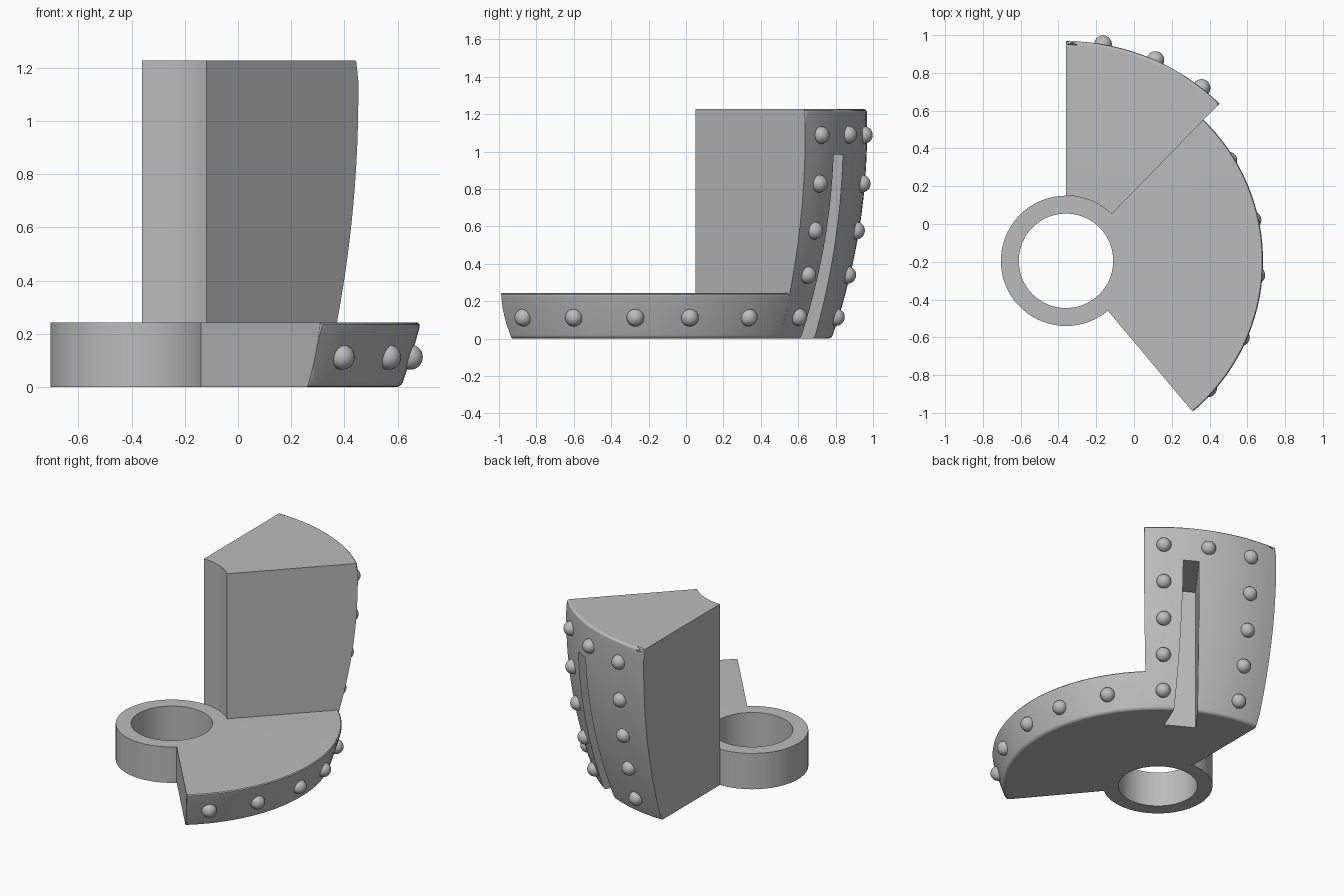
import bpy, bmesh, math
from mathutils import Vector

if "Cube" in bpy.data.objects:
    bpy.data.objects.remove(bpy.data.objects["Cube"])

CX, CY = -0.36, -0.195          # shared axis of ring, base and upright
R_IN, R_HOLE = 0.345, 0.25
BASE_H, TALL_H = 0.243, 1.227

grey = bpy.data.materials.new("plain grey")
grey.diffuse_color = (0.5, 0.5, 0.5, 1)
grey.use_nodes = True
grey.node_tree.nodes["Principled BSDF"].inputs["Base Color"].default_value = grey.diffuse_color


def rim(z):
    """Outer radius: a gentle bulge that becomes upright near the top."""
    return 1.163 - max(0, 1.1 - z) ** 2 / 6.4


def polar(r, deg, z):
    a = math.radians(deg)
    return Vector((CX + r * math.cos(a), CY + r * math.sin(a), z))


def make(name, bm):
    bmesh.ops.recalc_face_normals(bm, faces=bm.faces[:])
    me = bpy.data.meshes.new(name)
    bm.to_mesh(me)
    bm.free()
    ob = bpy.data.objects.new(name, me)
    bpy.context.collection.objects.link(ob)
    me.materials.append(grey)
    return ob


def activate(ob):
    bpy.ops.object.select_all(action='DESELECT')
    ob.select_set(True)
    bpy.context.view_layer.objects.active = ob


def smooth(ob):
    activate(ob)
    bpy.ops.object.shade_smooth_by_angle(angle=math.radians(30))
    ob.modifiers.new("normals", 'WEIGHTED_NORMAL').keep_sharp = True


def sector(name, a0, a1, height, r_in, rows):
    """Wedge with a curved outer wall and softened outer edges."""
    bm = bmesh.new()
    n = max(8, round((a1 - a0) / 3))
    ang = [a0 + (a1 - a0) * i / n for i in range(n + 1)]
    zs = [height * j / rows for j in range(rows + 1)]
    out = [[bm.verts.new(polar(rim(z), a, z)) for z in zs] for a in ang]
    inn = [[bm.verts.new(polar(r_in, a, z)) for z in (0, height)] for a in ang]
    for i in range(n):
        for j in range(rows):
            bm.faces.new((out[i][j], out[i + 1][j], out[i + 1][j + 1], out[i][j + 1]))
        bm.faces.new((inn[i][0], inn[i][1], inn[i + 1][1], inn[i + 1][0]))
        for k, j in ((0, 0), (1, rows)):
            bm.faces.new((inn[i][k], inn[i + 1][k], out[i + 1][j], out[i][j]))
    for i in (0, n):
        bm.faces.new(out[i] + [inn[i][1], inn[i][0]])
    # soften the border of the outer wall
    border = [bm.edges.get((out[i][j], out[i + 1][j])) for i in range(n) for j in (0, rows)]
    border += [bm.edges.get((out[i][j], out[i][j + 1])) for i in (0, n) for j in range(rows)]
    bmesh.ops.bevel(bm, geom=border, offset=0.018, segments=3, profile=0.5, affect='EDGES')
    return make(name, bm)


# base slab, running a little way into the upright
base = sector("base_slab", -50, 50, BASE_H, 0.335, 3)
smooth(base)

# tall upright wedge
tall = sector("upright_wedge", 45.7, 90, TALL_H, R_IN, 16)

# dovetail slot, open at the bottom
bm = bmesh.new()
axis = math.radians(60.5)
u = Vector((math.cos(axis), math.sin(axis), 0))
v = Vector((-u.y, u.x, 0))
origin = Vector((CX, CY, -0.1))
foot = [bm.verts.new(origin + u * r + v * w)
        for r, w in ((0.77, -0.10), (1.23, -0.042), (1.23, 0.042), (0.77, 0.10))]
face = bm.faces.new(foot)
ext = bmesh.ops.extrude_face_region(bm, geom=[face])
top = [g for g in ext["geom"] if isinstance(g, bmesh.types.BMVert)]
bmesh.ops.translate(bm, verts=top, vec=(0, 0, 1.085))
cutter = make("slot_cutter", bm)
cutter.hide_render = True
cut = tall.modifiers.new("slot", 'BOOLEAN')
cut.operation, cut.solver, cut.object = 'DIFFERENCE', 'EXACT', cutter
activate(tall)
bpy.ops.object.modifier_apply(modifier="slot")
bpy.data.objects.remove(cutter)
smooth(tall)

# ring collar
bm = bmesh.new()
n = 72
loops = [[bm.verts.new(polar(r, 360 * i / n, z)) for i in range(n)]
         for r, z in ((R_IN, 0), (R_IN, BASE_H), (R_HOLE, BASE_H), (R_HOLE, 0))]
for k in range(4):
    a, b = loops[k], loops[(k + 1) % 4]
    for i in range(n):
        m = (i + 1) % n
        bm.faces.new((a[i], a[m], b[m], b[i]))
smooth(make("ring_collar", bm))

# round studs: a row on the base, two columns and one top stud on the upright
studs = [(a, 0.112) for a in (-41.9, -23.6, -4.3, 12.3, 31.7)]
studs += [(a, z) for a in (51.9, 80.3) for z in (0.115, 0.34, 0.577, 0.828, 1.088)]
studs.append((66, 1.09))
for k, (a, z) in enumerate(studs):
    bm = bmesh.new()
    bmesh.ops.create_uvsphere(bm, u_segments=24, v_segments=14, radius=0.047)
    bmesh.ops.translate(bm, verts=bm.verts[:], vec=polar(rim(z), a, z))
    smooth(make(f"stud_{k + 1}", bm))
